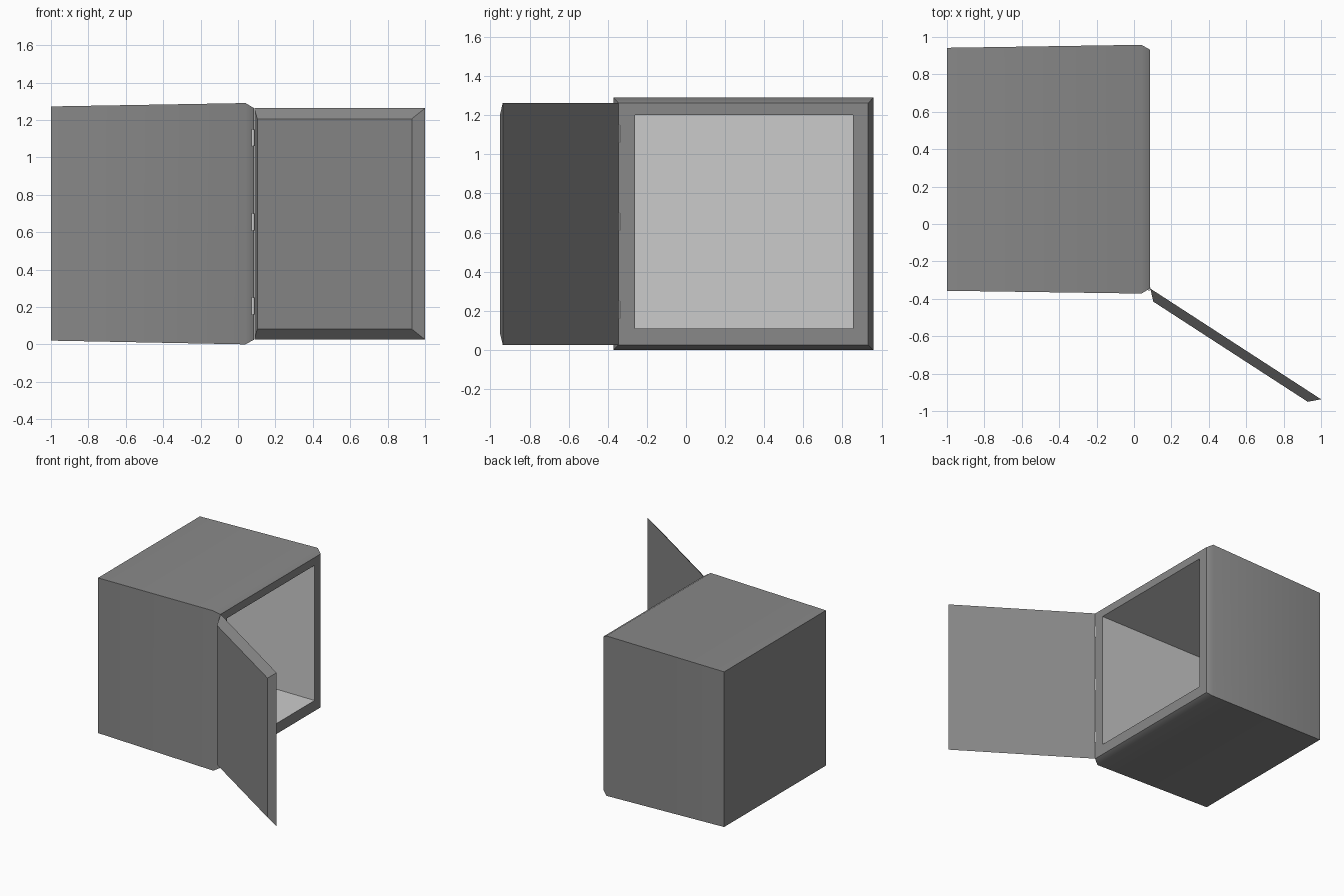
import bpy, bmesh, math
from mathutils import Vector

if "Cube" in bpy.data.objects:
    bpy.data.objects.remove(bpy.data.objects["Cube"])


def material(name, v):
    m = bpy.data.materials.new(name)
    m.diffuse_color = (v, v, v, 1)
    m.use_nodes = True
    m.node_tree.nodes["Principled BSDF"].inputs["Base Color"].default_value = m.diffuse_color
    return m


dark = material("dark_grey", 0.25)
light = material("light_grey", 0.8)


def loft(name, rings, mats, inner_from=99):
    """Join four-cornered rings into a closed solid; later bands use the second material."""
    bm = bmesh.new()
    loops = [[bm.verts.new(p) for p in r] for r in rings]
    bm.faces.new(loops[0])
    for i, (a, b) in enumerate(zip(loops, loops[1:])):
        for k in range(4):
            j = (k + 1) % 4
            f = bm.faces.new((a[k], a[j], b[j], b[k]))
            f.material_index = int(i >= inner_from)
    cap = bm.faces.new(loops[-1])
    cap.material_index = int(len(rings) > inner_from)
    bmesh.ops.recalc_face_normals(bm, faces=bm.faces)
    me = bpy.data.meshes.new(name)
    bm.to_mesh(me)
    bm.free()
    for m in mats:
        me.materials.append(m)
    ob = bpy.data.objects.new(name, me)
    bpy.context.collection.objects.link(ob)
    return ob


def ring(x, y0, y1, z0, z1):
    return [(x, y0, z0), (x, y1, z0), (x, y1, z1), (x, y0, z1)]


# Hollow body: tapered shell, chamfered front rim, square opening and pale lining
body = loft("box_body", [
    ring(-1.0, -0.357, 0.942, 0.02, 1.272),
    ring(0.04, -0.372, 0.958, 0.0, 1.29),
    ring(0.085, -0.345, 0.932, 0.025, 1.263),
    ring(0.085, -0.26, 0.855, 0.11, 1.2),
    ring(-0.93, -0.26, 0.855, 0.11, 1.2),
], [dark, light], inner_from=3)
bpy.context.view_layer.objects.active = body
body.select_set(True)
bpy.ops.object.shade_smooth_by_angle(angle=math.radians(35))
body.select_set(False)

# Open door: slab with chamfered outer face, swung about the hinge edge
hinge = Vector((0.087, -0.345, 0))
along = Vector((1.0, -0.937, 0)) - hinge
length = along.length
along.normalize()
out = Vector((along.y, -along.x, 0))


def door_ring(depth, inset):
    a = hinge + along * inset + out * depth
    b = hinge + along * (length - inset) + out * depth
    z0, z1 = 0.025 + inset * 1.1, 1.263 - inset * 1.1
    return [(p.x, p.y, z) for p, z in ((a, z0), (b, z0), (b, z1), (a, z1))]


loft("door", [door_ring(0, 0), door_ring(0.05, 0.052)], [dark])

# Three hinge pins
for i, z in enumerate((0.205, 0.655, 1.105)):
    bpy.ops.mesh.primitive_cylinder_add(vertices=12, radius=0.01, depth=0.09,
                                        location=(0.079, -0.346, z))
    pin = bpy.context.object
    pin.name = f"hinge_pin_{i + 1}"
    pin.data.materials.append(light)
    bpy.ops.object.shade_smooth_by_angle(angle=math.radians(40))
